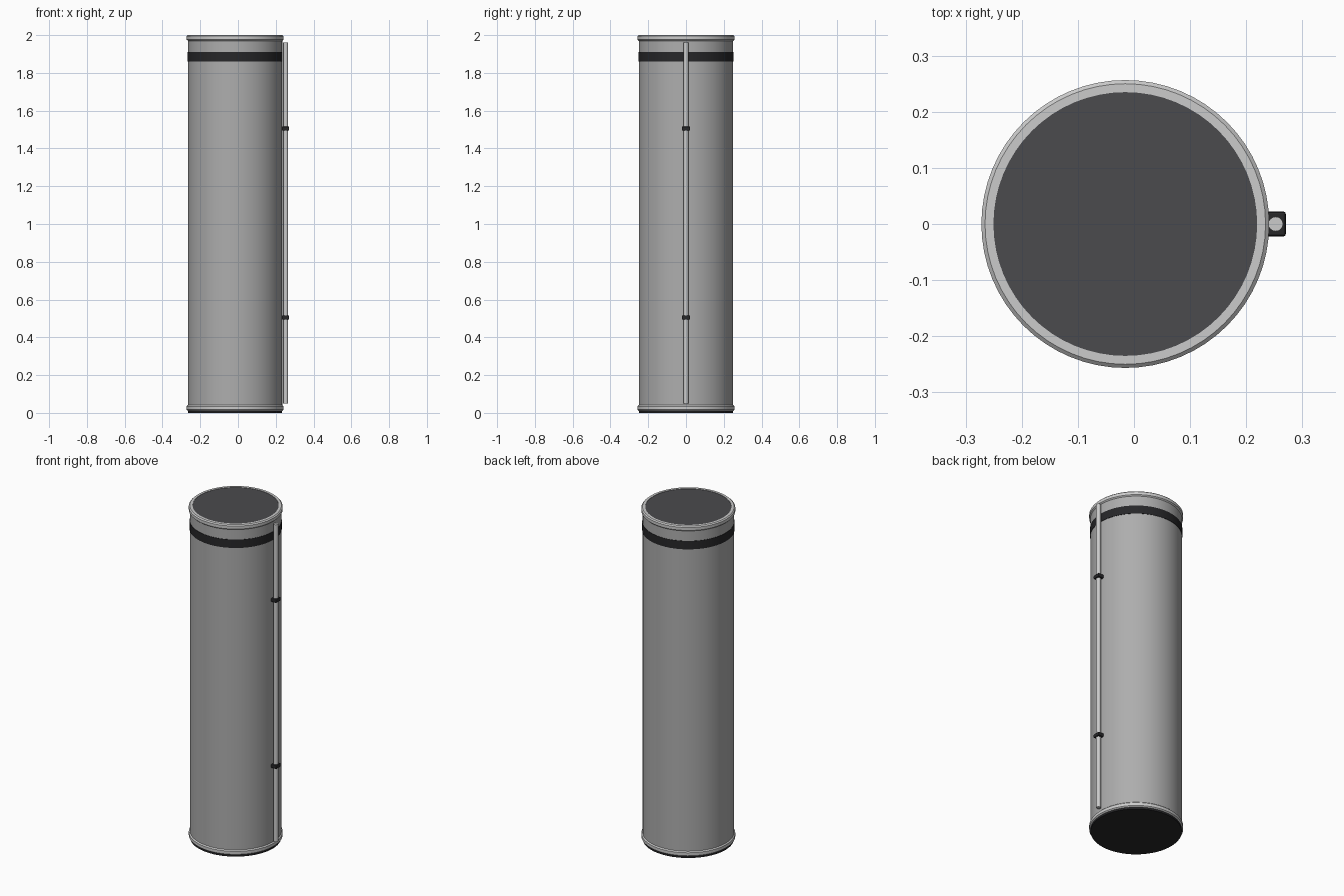
import bpy, math

if "Cube" in bpy.data.objects:
    bpy.data.objects.remove(bpy.data.objects["Cube"])

CX = -0.0155   # axis of the tube, offset so the rod side balances


def colour(name, rgb):
    m = bpy.data.materials.new(name)
    m.diffuse_color = (*rgb, 1)
    m.use_nodes = True
    m.node_tree.nodes["Principled BSDF"].inputs["Base Color"].default_value = m.diffuse_color
    return m


dark = colour("dark", (0.07, 0.07, 0.075))
black = colour("black", (0.02, 0.02, 0.022))
silver = colour("silver", (0.55, 0.56, 0.58))
grey = colour("grey", (0.42, 0.42, 0.42))


def finish(name, mat, smooth=True):
    ob = bpy.context.object
    ob.name = name
    ob.data.materials.append(mat)
    if smooth:
        bpy.ops.object.shade_smooth_by_angle(angle=math.radians(35))
    return ob


def cylinder(name, r, z0, z1, mat, x=CX, sides=64):
    bpy.ops.mesh.primitive_cylinder_add(vertices=sides, radius=r, depth=z1 - z0,
                                        location=(x, 0, (z0 + z1) / 2))
    return finish(name, mat)


def bevel(ob, width, segments=2):
    b = ob.modifiers.new("bevel", "BEVEL")
    b.width, b.segments = width, segments


def ring(name, z, mat, sides=64):
    # rounded collar: an elongated octagon swept round the axis
    prof = [(.235, -.015), (.25, -.015), (.2565, -.009), (.2565, .009),
            (.25, .015), (.235, .015)]
    n = len(prof)
    verts = [(r * math.cos(a), r * math.sin(a), h)
             for a in (2 * math.pi * i / sides for i in range(sides))
             for r, h in prof]
    faces = [(i * n + j, (i + 1) % sides * n + j,
              (i + 1) % sides * n + (j + 1) % n, i * n + (j + 1) % n)
             for i in range(sides) for j in range(n)]
    me = bpy.data.meshes.new(name)
    me.from_pydata(verts, [], faces)
    ob = bpy.data.objects.new(name, me)
    ob.location = (CX, 0, z)
    bpy.context.collection.objects.link(ob)
    bpy.context.view_layer.objects.active = ob
    ob.select_set(True)
    finish(name, mat)
    ob.select_set(False)


# main tube, end caps, collars and stripe
cylinder("tube_body", 0.25, 0.012, 1.985, grey)
cylinder("top_cap", 0.236, 1.97, 1.998, dark)
cylinder("base_cap", 0.249, 0, 0.014, black)
bpy.ops.object.select_all(action='DESELECT')
ring("top_collar", 1.985, silver)
ring("bottom_collar", 0.026, silver)
cylinder("stripe", 0.252, 1.86, 1.91, black)

# side rod and its two clips
cylinder("side_rod", 0.013, 0.05, 1.96, silver, x=0.2525, sides=24)
for tag, z in (("lower", 0.505), ("upper", 1.505)):
    bpy.ops.mesh.primitive_cube_add(size=1, location=(0.2525, 0, z))
    bpy.context.object.scale = (0.036, 0.044, 0.022)
    bpy.ops.object.transform_apply(location=False, rotation=False, scale=True)
    bevel(finish(tag + "_clip", black, smooth=False), 0.004)
